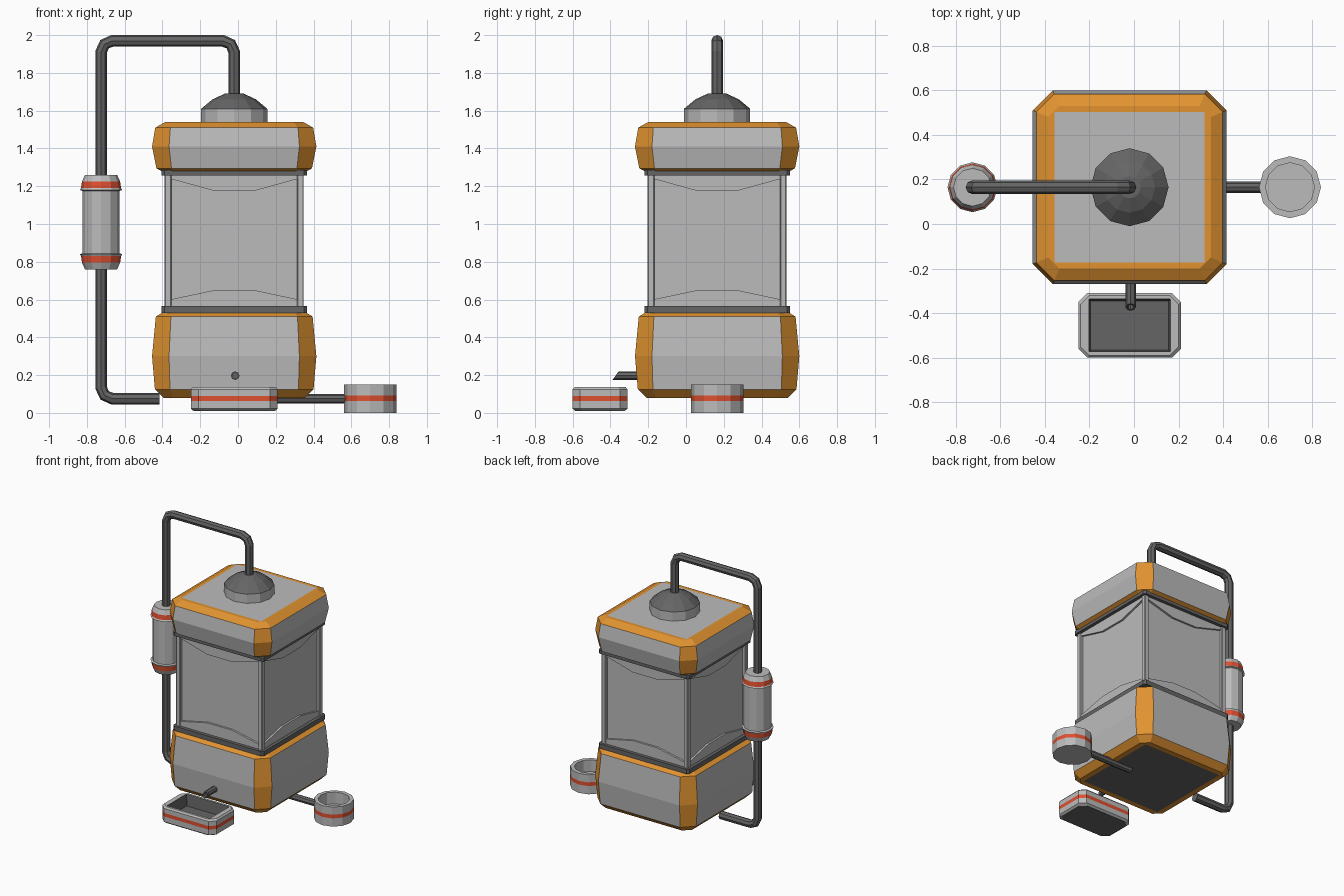
import bpy, bmesh
from math import sin, cos, pi
from mathutils import Vector

if "Cube" in bpy.data.objects:
    bpy.data.objects.remove(bpy.data.objects["Cube"])

CX, CY = -0.02, 0.165      # axis of the main body


def material(name, rgb):
    m = bpy.data.materials.new(name)
    m.diffuse_color = (*rgb, 1)
    m.use_nodes = True
    m.node_tree.nodes["Principled BSDF"].inputs["Base Color"].default_value = m.diffuse_color
    return m


GREY = material("light_grey", (0.5, 0.5, 0.5))
DARK = material("dark_grey", (0.13, 0.13, 0.13))
ORANGE = material("orange", (0.75, 0.29, 0.03))
RED = material("red", (0.74, 0.08, 0.03))
MATS = [GREY, DARK, ORANGE, RED]
G, D, O, R = range(4)


def loft(name, rings, pick, caps=(G, G)):
    """Skin a stack of rings; pick(band, side) gives the material of each face."""
    bm = bmesh.new()
    vs = [[bm.verts.new(p) for p in ring] for ring in rings]
    n = len(rings[0])
    for b in range(len(vs) - 1):
        for i in range(n):
            j = (i + 1) % n
            f = bm.faces.new((vs[b][i], vs[b][j], vs[b + 1][j], vs[b + 1][i]))
            f.material_index = pick(b, i)
    bm.faces.new(vs[0][::-1]).material_index = caps[0]
    bm.faces.new(vs[-1]).material_index = caps[1]
    bmesh.ops.recalc_face_normals(bm, faces=bm.faces)
    me = bpy.data.meshes.new(name)
    bm.to_mesh(me)
    bm.free()
    for m in MATS:
        me.materials.append(m)
    ob = bpy.data.objects.new(name, me)
    bpy.context.collection.objects.link(ob)
    return ob


def octagon(hx, hy, c, z, cx=CX, cy=CY):
    """Rectangle with cut corners; odd sides are the corners."""
    a, b = hx - c, hy - c
    pts = [(hx, -b), (hx, b), (a, hy), (-a, hy), (-hx, b), (-hx, -b), (-a, -hy), (a, -hy)]
    return [(cx + x, cy + y, z) for x, y in pts]


def lathe(name, cx, cy, profile, mats, caps=(G, G), n=12):
    rings = [[(cx + r * cos(2 * pi * i / n), cy + r * sin(2 * pi * i / n), z)
              for i in range(n)] for r, z in profile]
    return loft(name, rings, lambda b, i: mats[b], caps)


def box_stack(name, levels, mats, caps=(G, G)):
    """Square body part; None bands are grey with orange corners."""
    return loft(name, [octagon(h, h, c, z) for h, c, z in levels],
                lambda b, i: (O if i % 2 else G) if mats[b] is None else mats[b], caps)


def pipe(name, pts, radius):
    cu = bpy.data.curves.new(name, 'CURVE')
    cu.dimensions = '3D'
    cu.bevel_depth = radius
    cu.bevel_resolution = 2
    cu.use_fill_caps = True
    s = cu.splines.new('POLY')
    s.points.add(len(pts) - 1)
    for p, (x, z) in zip(s.points, pts):
        p.co = (x, CY, z, 1)
    s.use_smooth = False
    cu.materials.append(DARK)
    ob = bpy.data.objects.new(name, cu)
    bpy.context.collection.objects.link(ob)
    bpy.ops.object.select_all(action='DESELECT')
    bpy.context.view_layer.objects.active = ob
    ob.select_set(True)
    bpy.ops.object.convert(target='MESH')


# lower and upper housings with orange edges
box_stack("lower_housing",
          [(.335, .002, .08), (.375, .05, .08), (.42, .08, .125), (.435, .09, .30),
           (.415, .08, .51), (.365, .05, .54), (.335, .002, .54)],
          [O, O, None, None, O, O], (D, G))
box_stack("upper_housing",
          [(.335, .002, 1.28), (.385, .06, 1.28), (.412, .08, 1.295), (.435, .09, 1.41),
           (.418, .08, 1.51), (.365, .05, 1.54), (.3375, .002, 1.54)],
          [O, O, None, None, O, O])

# tank panel core and the two dark collars
box_stack("tank_panels", [(.345, .01, .53), (.345, .01, 1.29)], [G])
for name, z0, z1 in (("lower_collar", .53, .565), ("upper_collar", 1.258, 1.285)):
    box_stack(name, [(.385, .015, z0), (.385, .015, z1)], [D], (D, D))

# corner posts
for i, (sx, sy) in enumerate(((1, 1), (1, -1), (-1, 1), (-1, -1))):
    x, y = CX + sx * .350, CY + sy * .350
    loft(f"corner_post_{i}", [octagon(.018, .018, .005, z, x, y) for z in (.55, 1.27)],
         lambda b, s: G)

# arched lips above and below each panel
LIPS = {"top": [(-.34, 1.27), (-.34, 1.24), (-.105, 1.175), (.105, 1.175), (.34, 1.24), (.34, 1.27)],
        "bottom": [(-.34, .55), (-.34, .60), (-.105, .65), (.105, .65), (.34, .60), (.34, .55)]}
for k in range(4):
    c, s = round(cos(k * pi / 2)), round(sin(k * pi / 2))
    for key, pts in LIPS.items():
        rings = [[(CX + u * c - d * s, CY + u * s + d * c, z) for u, z in pts]
                 for d in (.335, .360)]
        loft(f"{key}_lip_{k}", rings, lambda b, i: G)

# dome on the lid
lathe("lid_dome", CX, CY,
      [(.175, 1.53), (.175, 1.61), (.115, 1.66), (.05, 1.69)], [G, D, D], (G, D))

# overhead pipe and side outlet pipe
pipe("overhead_pipe",
     [(CX, 1.66), (CX, 1.91), (CX - .018, 1.952), (CX - .06, 1.97), (-.665, 1.97),
      (-.707, 1.952), (-.725, 1.91), (-.725, .135), (-.707, .093), (-.665, .075),
      (-.415, .075)], .031)
pipe("outlet_pipe", [(.17, .075), (.585, .075)], .025)

# filter canister on the pipe, mirrored about z = 1.01
half = [(.085, .25), (.101, .215), (.106, .18), (.112, .17), (.098, .165)]
prof = [(r, 1.01 - h) for r, h in half] + [(r, 1.01 + h) for r, h in reversed(half)]
lathe("filter_canister", -.725, CY, prof, [G, R, G, G, G, G, G, R, G])

# round cup with red band and hollow inside
lathe("round_cup", .70, CY,
      [(.139, 0), (.139, .063), (.139, .092), (.139, .15), (.11, .15), (.11, .06)],
      [G, R, G, G, G], (G, G))

# drip tray with red band and hollow inside
tray = [(.215, .13, .04, .01), (.23, .145, .04, .022), (.23, .145, .04, .063),
        (.23, .145, .04, .09), (.23, .145, .04, .125), (.22, .135, .04, .137),
        (.183, .118, .002, .137), (.175, .11, .002, .05)]
tray_mats = [G, G, R, G, G, G, D]
loft("drip_tray", [octagon(hx, hy, c, z, CX, -.455) for hx, hy, c, z in tray],
     lambda b, i: tray_mats[b], (D, D))

# slant-cut spout above the tray
def spout_ring(r, y, slant):
    return [(-.015 + r * cos(i * pi / 4), y + slant * r * sin(i * pi / 4), .197 + r * sin(i * pi / 4))
            for i in range(8)]


loft("spout", [spout_ring(.023, -.20, 0), spout_ring(.023, -.373, .7),
               spout_ring(.015, -.373, .7), spout_ring(.015, -.33, 0)],
     lambda b, i: D, (D, D))
